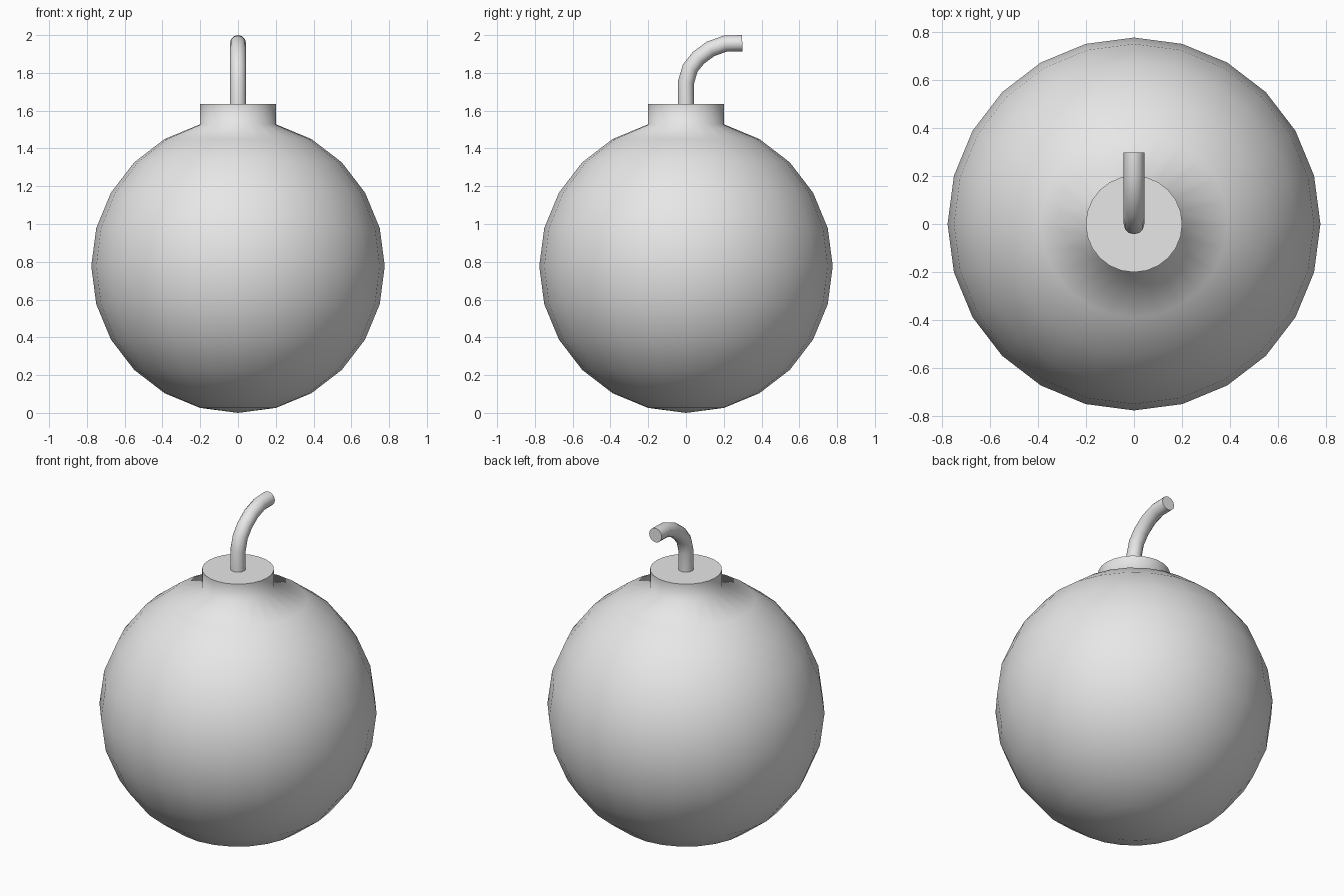
import bpy, bmesh, math
from mathutils import Vector

cube = bpy.data.objects.get("Cube")
if cube:
    bpy.data.objects.remove(cube, do_unlink=True)

RADIUS = 0.777
SIDES = 24
CAP_TOP = 1.635

grey = bpy.data.materials.new("plain_grey")
grey.use_nodes = True
color = (0.8, 0.8, 0.8, 1)
grey.diffuse_color = color
grey.node_tree.nodes["Principled BSDF"].inputs["Base Color"].default_value = color


def bridge(bm, a, b):
    """Join two equal rings of vertices with quads."""
    n = len(a)
    for i in range(n):
        j = (i + 1) % n
        bm.faces.new((a[i], a[j], b[j], b[i]))


def finish(bm, name, angle):
    bmesh.ops.recalc_face_normals(bm, faces=bm.faces)
    mesh = bpy.data.meshes.new(name)
    bm.to_mesh(mesh)
    bm.free()
    mesh.materials.append(grey)
    obj = bpy.data.objects.new(name, mesh)
    bpy.context.collection.objects.link(obj)
    bpy.ops.object.select_all(action="DESELECT")
    obj.select_set(True)
    bpy.context.view_layer.objects.active = obj
    bpy.ops.object.shade_smooth_by_angle(angle=math.radians(angle))
    return obj


# Round body whose top ring is drawn up into the flat neck
step = 2 * math.pi / SIDES
profile = [(RADIUS * math.sin(k * step), RADIUS - RADIUS * math.cos(k * step))
           for k in range(1, SIDES // 2)]
profile.append((profile[-1][0], CAP_TOP))

bm = bmesh.new()
rings = [[bm.verts.new((r * math.cos(i * step), r * math.sin(i * step), z))
          for i in range(SIDES)] for r, z in profile]
for lower, upper in zip(rings, rings[1:]):
    bridge(bm, lower, upper)
pole = bm.verts.new((0, 0, 0))
for i in range(SIDES):
    bm.faces.new((pole, rings[0][(i + 1) % SIDES], rings[0][i]))
bm.faces.new(rings[-1])
finish(bm, "body_and_neck", 75)

# Bent fuse swept along a path in the y-z plane
FUSE_RADIUS = 0.043
FUSE_SIDES = 12
path = [Vector((0, y, z)) for y, z in (
    (0, CAP_TOP - 0.02), (0, 1.75), (0.022, 1.825), (0.066, 1.88),
    (0.13, 1.927), (0.208, 1.955), (0.298, 1.957))]

bm = bmesh.new()
rings = []
for i, p in enumerate(path):
    before = (p - path[max(i - 1, 0)]).normalized()
    after = (path[min(i + 1, len(path) - 1)] - p).normalized()
    tangent = (before + after).normalized()
    side = Vector((1, 0, 0))
    across = tangent.cross(side)
    rings.append([bm.verts.new(p + FUSE_RADIUS * (
        side * math.cos(a) + across * math.sin(a)))
        for a in (2 * math.pi * k / FUSE_SIDES for k in range(FUSE_SIDES))])
for lower, upper in zip(rings, rings[1:]):
    bridge(bm, lower, upper)
bm.faces.new(rings[0])
bm.faces.new(rings[-1])
finish(bm, "fuse", 60)
